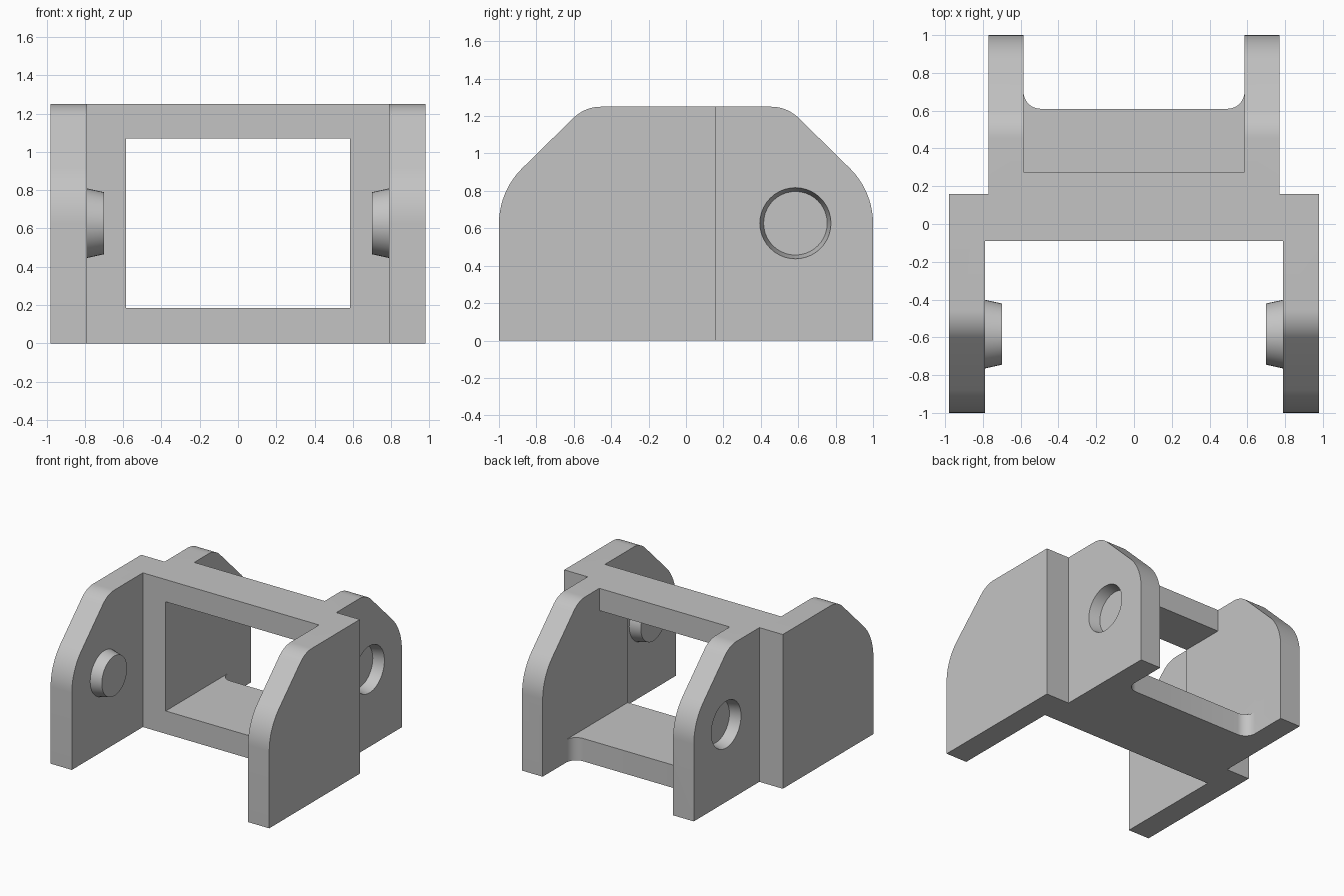
import bpy, bmesh, math
from mathutils import Matrix, Vector

cube = bpy.data.objects.get("Cube")
if cube:
    bpy.data.objects.remove(cube, do_unlink=True)

grey = bpy.data.materials.new("plain grey")
grey.use_nodes = True
GREY = (0.55, 0.55, 0.55, 1)
grey.diffuse_color = GREY
grey.node_tree.nodes["Principled BSDF"].inputs["Base Color"].default_value = GREY


def finish(name, bm):
    bmesh.ops.recalc_face_normals(bm, faces=bm.faces)
    mesh = bpy.data.meshes.new(name)
    bm.to_mesh(mesh)
    bm.free()
    obj = bpy.data.objects.new(name, mesh)
    bpy.context.collection.objects.link(obj)
    mesh.materials.append(grey)
    return obj


def prism(name, points, axis, lo, hi):
    """Extrude a closed outline along x (outline in y, z) or z (outline in x, y)."""
    bm = bmesh.new()
    place = (lambda a, b: (lo, a, b)) if axis == "x" else (lambda a, b: (a, b, lo))
    face = bm.faces.new([bm.verts.new(place(a, b)) for a, b in points])
    out = bmesh.ops.extrude_face_region(bm, geom=[face])
    move = Vector((hi - lo, 0, 0)) if axis == "x" else Vector((0, 0, hi - lo))
    bmesh.ops.translate(bm, vec=move, verts=[v for v in out["geom"] if isinstance(v, bmesh.types.BMVert)])
    return finish(name, bm)


def cone_x(name, x0, r0, x1, r1, y, z):
    """Cone frustum along x, running from x0 to x1."""
    bm = bmesh.new()
    bmesh.ops.create_cone(bm, cap_ends=True, segments=40, radius1=r0, radius2=r1, depth=abs(x1 - x0))
    turn = Matrix.Rotation(math.copysign(math.pi / 2, x1 - x0), 4, "Y")
    bm.transform(Matrix.Translation(((x0 + x1) / 2, y, z)) @ turn)
    return finish(name, bm)


def arc(cx, cy, r, a0, a1, n=10):
    return [(cx + r * math.cos(math.radians(a0 + (a1 - a0) * i / n)),
             cy + r * math.sin(math.radians(a0 + (a1 - a0) * i / n))) for i in range(n + 1)]


def mirrored(points):
    return points + [(-a, b) for a, b in reversed(points)]


def boolean(obj, cutter, operation):
    mod = obj.modifiers.new("cut", "BOOLEAN")
    mod.operation, mod.solver, mod.object = operation, "EXACT", cutter
    bpy.context.view_layer.objects.active = obj
    bpy.ops.object.modifier_apply(modifier=mod.name)
    bpy.data.objects.remove(cutter, do_unlink=True)


# Plan outline: wide front arms, narrow back arms, filleted floor between them
plan = mirrored([(0.79, -0.09), (0.79, -1.1), (0.98, -1.1), (0.98, 0.16), (0.77, 0.16),
                 (0.77, 1.1), (0.585, 1.1)] + arc(0.495, 0.70, 0.09, 0, -90, 8))
body = prism("link_body", plan, "z", 0, 1.4)

# Rounded, chamfered side silhouette
side = mirrored([(1, 0)] + arc(0.585, 0.625, 0.415, 0, 45) + arc(0.455, 1.04, 0.21, 45, 90))
boolean(body, prism("side_cutter", side, "x", -1.2, 1.2), "INTERSECT")

# Window through the cross frame, open above the floor behind the top beam
window = [(-0.3, 0.185), (1.2, 0.185), (1.2, 1.5), (0.275, 1.5), (0.275, 1.07), (-0.3, 1.07)]
boolean(body, prism("window_cutter", window, "x", -0.585, 0.585), "DIFFERENCE")

# Tapered sockets in the back arms and pegs inside the front arms
parts = [body]
for s, label in ((1, "left"), (-1, "right")):
    boolean(body, cone_x("socket_cutter", s * 0.785, 0.1935, s * 0.68, 0.17, 0.585, 0.627), "DIFFERENCE")
    parts.append(cone_x(label + "_peg", s * 0.795, 0.183, s * 0.70, 0.162, -0.583, 0.627))

# Smooth the curved faces, keep corners sharp
bpy.ops.object.select_all(action="DESELECT")
for obj in parts:
    obj.select_set(True)
bpy.context.view_layer.objects.active = body
bpy.ops.object.shade_smooth_by_angle(angle=math.radians(30))
